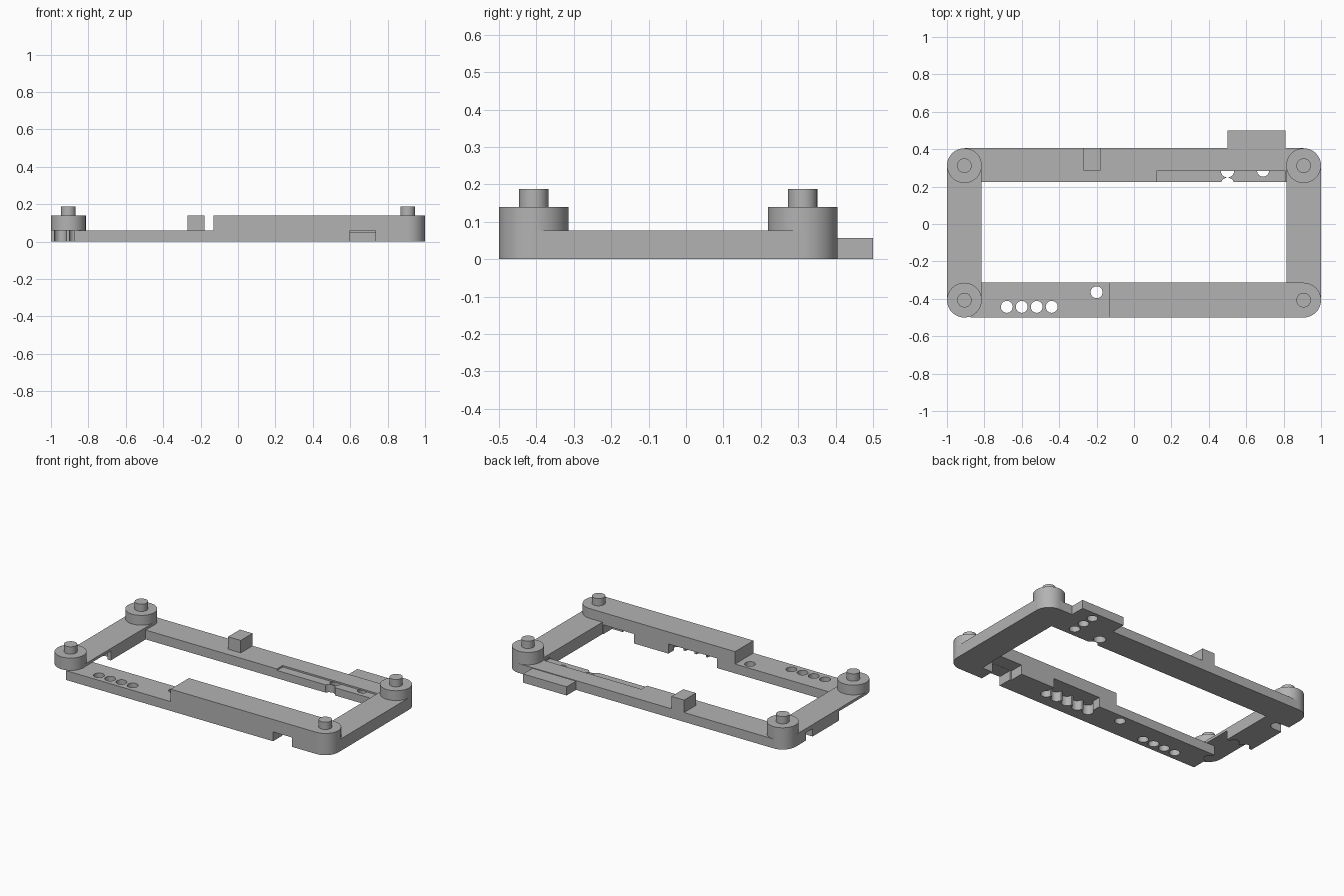
import bpy, bmesh, math
from mathutils import Matrix

if "Cube" in bpy.data.objects:
    bpy.data.objects.remove(bpy.data.objects["Cube"])

grey = bpy.data.materials.new("grey plastic")
grey.diffuse_color = (0.45, 0.45, 0.45, 1)
grey.use_nodes = True
grey.node_tree.nodes["Principled BSDF"].inputs["Base Color"].default_value = grey.diffuse_color


def make(name, bm):
    me = bpy.data.meshes.new(name)
    bm.to_mesh(me)
    bm.free()
    me.materials.append(grey)
    ob = bpy.data.objects.new(name, me)
    bpy.context.collection.objects.link(ob)
    return ob


def box(name, x0, x1, y0, y1, z0, z1):
    bm = bmesh.new()
    m = Matrix.Translation(((x0 + x1) / 2, (y0 + y1) / 2, (z0 + z1) / 2))
    bmesh.ops.create_cube(bm, size=1, matrix=m @ Matrix.Diagonal((x1 - x0, y1 - y0, z1 - z0, 1)))
    return make(name, bm)


def cyl(name, x, y, r, z0, z1, n=32):
    bm = bmesh.new()
    bmesh.ops.create_cone(bm, cap_ends=True, segments=n, radius1=r, radius2=r, depth=z1 - z0,
                          matrix=Matrix.Translation((x, y, (z0 + z1) / 2)))
    return make(name, bm)


def boolean(ob, others, op='DIFFERENCE'):
    for o in others:
        mod = ob.modifiers.new("bool", 'BOOLEAN')
        mod.object, mod.operation, mod.solver = o, op, 'EXACT'
        bpy.context.view_layer.objects.active = ob
        bpy.ops.object.modifier_apply(modifier=mod.name)
        bpy.data.objects.remove(o)


def hole(x, y, top=0.3, r=0.032):
    return cyl("cutter", x, y, r, -0.1, top, 24)


def cut(x0, x1, y0, y1, z0, z1):
    return box("cutter", x0, x1, y0, y1, z0, z1)


PX, YF, YB, R = 0.907, -0.407, 0.312, 0.093

# Front rail: low on the left, raised on the right
front = box("front_rail", -0.875, PX, -0.5, -0.314, 0, 0.06)
boolean(front, [box("raised", -0.13, PX, -0.5, -0.314, 0, 0.14)], 'UNION')
cuts = [hole(-0.68 + 0.08 * i, -0.443) for i in range(4)] + [hole(-0.2, -0.365)]
cuts.append(cut(0.6, 0.735, -0.6, -0.2, -0.1, 0.06))       # through connector slot
cuts.append(cut(0.59, 0.81, -0.405, -0.2, -0.1, 0.061))    # inner pocket by the slot
cuts.append(cut(0.0, 0.345, -0.40, -0.2, -0.1, 0.062))     # long pocket underneath
cuts += [hole(0.015 + 0.079 * i, -0.40, 0.0622, 0.034) for i in range(5)]
cuts += [hole(-0.875, -0.36, 0.0595)]
boolean(front, cuts)

# Back rail with rear tab, stop block, ledge and blind holes
back = box("back_rail", -PX, PX, 0.225, 0.405, 0, 0.06)
boolean(back, [box("tab", 0.5, 0.81, 0.3, 0.5, 0, 0.056),
               box("block", -0.27, -0.18, 0.285, 0.405, 0.02, 0.14)], 'UNION')
cuts = [cut(0.12, 0.81, 0.1, 0.283, 0.05, 0.2)]
cuts += [hole(0.69, y, 0.0505) for y in (0.285, 0.365, 0.445)]
cuts += [hole(0.5, 0.285, 0.0505, 0.036), hole(0.5, 0.212, 0.2, 0.036)]
boolean(back, cuts)

# Side rails, the left one notched from below for a card slot
box("right_rail", 0.815, 1, YF, YB, 0, 0.077)
left = box("left_rail", -1, -0.815, YF, YB, 0, 0.077)
boolean(left, [cut(-1.1, -0.7, -0.6, -0.13, -0.1, 0.06),
               cut(-1.1, -0.93, 0.14, 0.21, -0.1, 0.05),
               hole(-0.93, 0.175, 0.0505),
               hole(-0.95, -0.13, 0.0605), hole(-0.87, -0.13, 0.0605)])

# Corner posts with locating pins; the front left one stops above the slot
for sx, side in ((-1, "left"), (1, "right")):
    for y, end in ((YF, "front"), (YB, "back")):
        floating = sx < 0 and end == "front"
        post = cyl(f"{end}_{side}_post", sx * PX, y, R, 0.06 if floating else 0, 0.14, 48)
        pin = cyl(f"{end}_{side}_pin", sx * PX, y, 0.039, 0.13, 0.187, 32)
        for o in (post, pin):
            bpy.ops.object.select_all(action='DESELECT')
            o.select_set(True)
            bpy.context.view_layer.objects.active = o
            bpy.ops.object.shade_smooth_by_angle(angle=math.radians(30))
